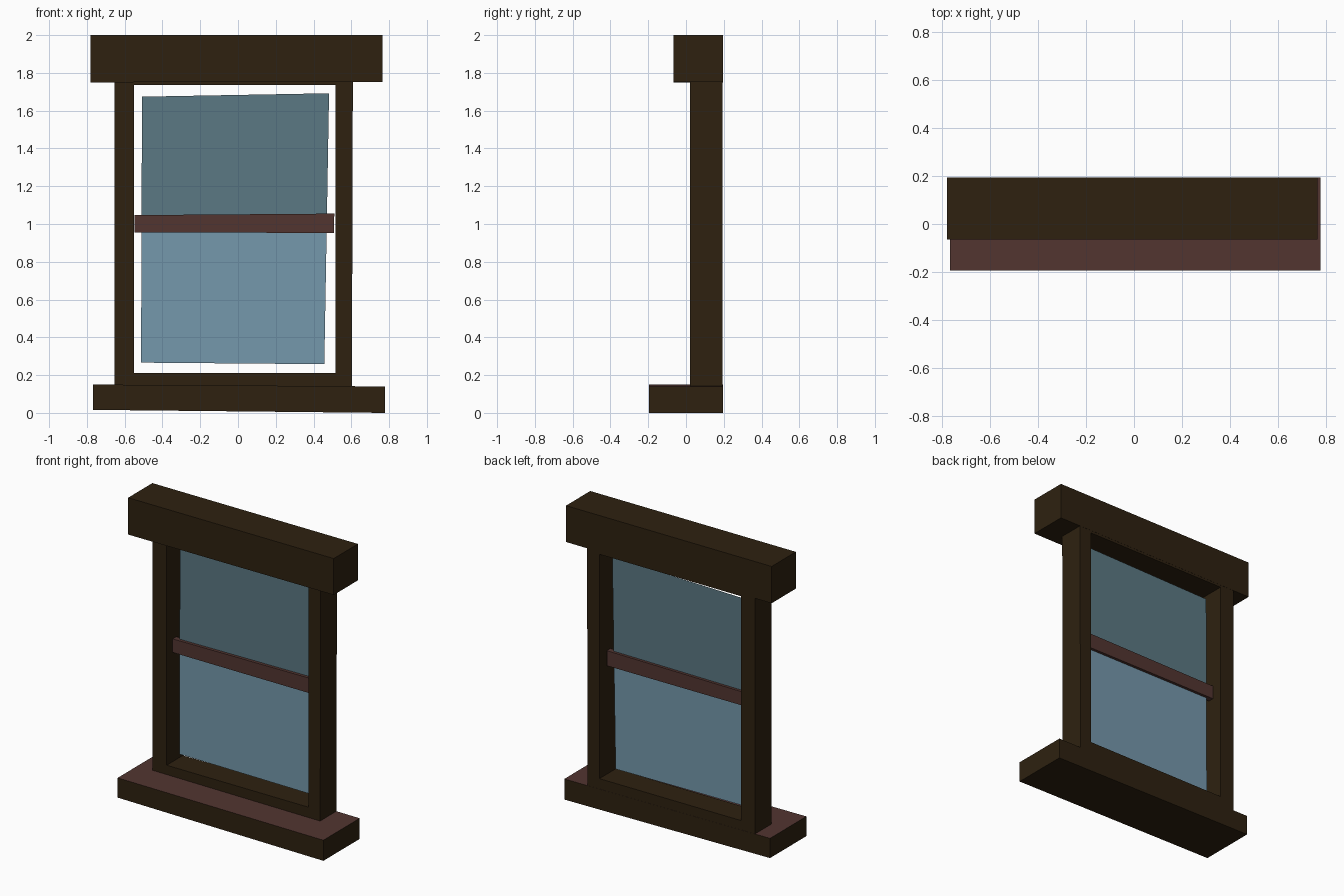
import bpy, bmesh

cube = bpy.data.objects.get("Cube")
if cube:
    bpy.data.objects.remove(cube, do_unlink=True)


def srgb(*rgb):
    return [((c / 255 + 0.055) / 1.055) ** 2.4 for c in rgb] + [1.0]


def material(name, colour):
    mat = bpy.data.materials.new(name)
    mat.use_nodes = True
    mat.diffuse_color = colour
    mat.node_tree.nodes["Principled BSDF"].inputs["Base Color"].default_value = colour
    return mat


DARK = material("dark wood", srgb(46, 33, 16))
RED = material("reddish wood", srgb(82, 53, 48))
UPPER = material("upper glass", srgb(91, 120, 131))
LOWER = material("lower glass", srgb(117, 152, 172))


def finish(name, bm, mats):
    mesh = bpy.data.meshes.new(name)
    bm.to_mesh(mesh)
    bm.free()
    for mat in mats:
        mesh.materials.append(mat)
    obj = bpy.data.objects.new(name, mesh)
    bpy.context.collection.objects.link(obj)
    return obj


def beam(name, outline, front, back, mats, top_index=0):
    """Extrude a front outline of (x, z) corners from front to back."""
    bm = bmesh.new()
    face = bm.faces.new([bm.verts.new((x, front, z)) for x, z in outline])
    if back > front:
        new = bmesh.ops.extrude_face_region(bm, geom=[face])["geom"]
        verts = [v for v in new if isinstance(v, bmesh.types.BMVert)]
        bmesh.ops.translate(bm, verts=verts, vec=(0, back - front, 0))
        bmesh.ops.recalc_face_normals(bm, faces=bm.faces)
    bm.normal_update()
    for f in bm.faces:
        if f.normal.z > 0.9:
            f.material_index = top_index
    return finish(name, bm, mats)


def ring(name, outer, inner, front, back, mat):
    """Rectangular frame with an opening, solid from front to back."""
    bm = bmesh.new()
    loops = [[bm.verts.new((x, y, z)) for x, z in pts]
             for pts, y in ((outer, front), (inner, front), (inner, back), (outer, back))]
    for a, b in zip(loops, loops[1:] + loops[:1]):
        for i in range(4):
            j = (i + 1) % 4
            bm.faces.new((a[i], a[j], b[j], b[i]))
    bmesh.ops.recalc_face_normals(bm, faces=bm.faces)
    return finish(name, bm, [mat])


# Heavy header and slightly crooked sill with a reddish top
beam("header", [(-0.78, 1.75), (0.765, 1.753), (0.765, 2.0), (-0.78, 2.0)],
     -0.065, 0.195, [DARK])
beam("sill", [(-0.768, 0.016), (0.778, 0.0), (0.778, 0.14), (-0.768, 0.15)],
     -0.195, 0.195, [DARK, RED], top_index=1)

# Frame around the opening
ring("window_frame",
     [(-0.655, 0.14), (0.603, 0.13), (0.608, 1.76), (-0.655, 1.76)],
     [(-0.55, 0.212), (0.515, 0.212), (0.515, 1.736), (-0.55, 1.736)],
     0.02, 0.194, DARK)

# Crossbar and uneven panes
beam("crossbar", [(-0.548, 0.955), (0.507, 0.953), (0.51, 1.055), (-0.548, 1.047)],
     0.082, 0.122, [RED])
beam("upper_pane", [(-0.511, 1.0), (0.47, 1.0), (0.482, 1.692), (-0.508, 1.674)],
     0.103, 0.103, [UPPER])
beam("lower_pane", [(-0.513, 0.266), (0.457, 0.258), (0.47, 1.0), (-0.511, 1.0)],
     0.103, 0.103, [LOWER])
